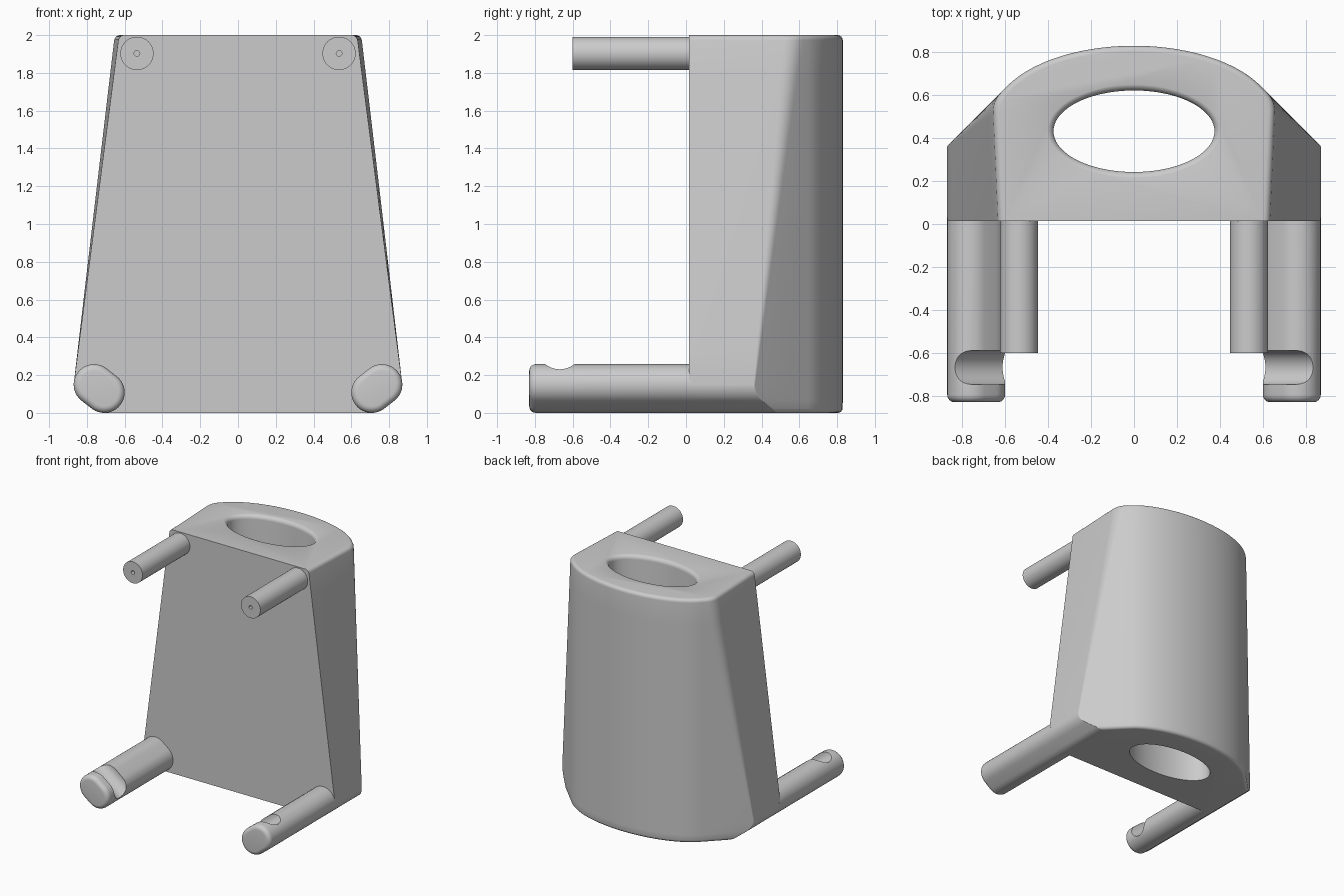
import bpy, bmesh
from math import sin, cos, pi, radians, sqrt, atan2
from mathutils import Vector

if "Cube" in bpy.data.objects:
    bpy.data.objects.remove(bpy.data.objects["Cube"])

grey = bpy.data.materials.new("light_grey")
grey.use_nodes = True
grey.diffuse_color = (0.6, 0.6, 0.6, 1)
grey.node_tree.nodes["Principled BSDF"].inputs["Base Color"].default_value = (0.6, 0.6, 0.6, 1)


def loft(name, rings):
    """Capped solid through rings of equal point count."""
    bm = bmesh.new()
    loops = [[bm.verts.new(p) for p in ring] for ring in rings]
    n = len(loops[0])
    for a, b in zip(loops, loops[1:]):
        for i in range(n):
            j = (i + 1) % n
            bm.faces.new((a[i], a[j], b[j], b[i]))
    bm.faces.new(loops[0])
    bm.faces.new(loops[-1])
    bmesh.ops.recalc_face_normals(bm, faces=bm.faces)
    mesh = bpy.data.meshes.new(name)
    bm.to_mesh(mesh)
    bm.free()
    mesh.materials.append(grey)
    ob = bpy.data.objects.new(name, mesh)
    bpy.context.collection.objects.link(ob)
    return ob


def activate(ob):
    bpy.ops.object.select_all(action='DESELECT')
    ob.select_set(True)
    bpy.context.view_layer.objects.active = ob


def cut(ob, cutter):
    mod = ob.modifiers.new("cut", 'BOOLEAN')
    mod.operation = 'DIFFERENCE'
    mod.solver = 'EXACT'
    mod.object = cutter
    activate(ob)
    bpy.ops.object.modifier_apply(modifier=mod.name)
    bpy.data.objects.remove(cutter)


def smooth(ob):
    activate(ob)
    bpy.ops.object.shade_smooth_by_angle(angle=radians(30))


def rod(name, x, z, r, y0, y1, n=48):
    return loft(name, [[(x + r * cos(2 * pi * i / n), y, z + r * sin(2 * pi * i / n))
                        for i in range(n)] for y in (y0, y1)])


# Slanted stadium profile shared by the legs and the body's lower corners
HIGH, LOW, R = Vector((0.762, 0.15)), Vector((0.708, 0.108)), 0.108
ALONG = (HIGH - LOW).normalized()
TILT = atan2(ALONG.y, ALONG.x)


def arc(c, r, a0, a1, n):
    return [c + Vector((cos(a), sin(a))) * r
            for a in (a0 + (a1 - a0) * i / n for i in range(n + 1))]


def stadium(r):
    return (arc(HIGH, r, TILT - pi / 2, TILT + pi / 2, 20)
            + arc(LOW, r, TILT + pi / 2, TILT + 3 * pi / 2, 20))


# Body: straight front, tapering sides, diagonal rear corners, elliptical back
def edge_inset(z, r=0.028):
    h = min(z, 2 - z)
    return r - sqrt(max(0, r * r - (r - h) ** 2)) if h < r else 0


def body_ring(z, x_low=None):
    t = max(0, (z - 0.15) / 1.85)
    f = edge_inset(z)
    a, b, cy = 0.66 - f, 0.34 - f, 0.49
    x_side = x_low if x_low else 0.87 - 0.215 * t - f
    x_front = x_low if x_low else 0.87 - 0.24 * t - f
    t0 = atan2(b, a)
    diagonal = a * cos(t0) + cy + b * sin(t0)
    front = Vector((x_front, 0.015))
    corner = Vector((x_side, diagonal - x_side))
    d = 0.004 + 0.055 * t
    p = corner + (front - corner).normalized() * d
    q = corner + Vector((-1, 1)).normalized() * d
    half = [front]
    for i in range(7):
        s = i / 6
        half.append(p * (1 - s) ** 2 + corner * 2 * s * (1 - s) + q * s * s)
    for i in range(21):
        g = t0 + (pi / 2 - t0) * i / 20
        half.append(Vector((a * cos(g), cy + b * sin(g))))
    left = [(v.x, v.y, z) for v in half]
    return left + [(-x, y, z) for x, y, z in reversed(left[:-1])]


rings = []
for v in (arc(LOW, R, -pi / 2, TILT - pi / 2, 6) + arc(HIGH, R, TILT - pi / 2, 0, 8)):
    rings.append(body_ring(max(v.y, 0), v.x))
for i in range(1, 11):
    rings.append(body_ring(0.15 + 1.822 * i / 10))
for i in range(1, 7):
    rings.append(body_ring(2 - 0.028 * (1 - sin(pi / 12 * i))))
body = loft("body", rings)

# Oval through-hole with a rounded upper rim
levels = [(-0.1, 0)]
levels += [(1.966 + 0.035 * sin(g), 0.035 * (1 - cos(g))) for g in (pi / 16 * k for k in range(9))]
levels.append((2.1, 0.036))
hole = loft("hole_cutter", [[((0.375 + e) * cos(2 * pi * i / 72),
                              0.432 + (0.19 + e) * sin(2 * pi * i / 72), z)
                             for i in range(72)] for z, e in levels])
cut(body, hole)
smooth(body)

for side, label in ((1, "left"), (-1, "right")):
    # Lower leg with rounded end
    steps = [(0.03, 0), (-0.795, 0)]
    steps += [(-0.795 - 0.035 * sin(g), 0.035 * (1 - cos(g))) for g in (pi / 12 * k for k in range(1, 7))]
    leg = loft("lower_leg_" + label,
               [[(side * v.x, y, v.y) for v in stadium(R - e)] for y, e in steps])

    # Round groove across the upper inner flat of the leg
    normal = Vector((-ALONG.y, ALONG.x))
    mid = (HIGH + LOW) / 2 + normal * 0.1
    groove_rings = []
    for s in (-0.4, 0.4):
        ring = []
        for i in range(40):
            g = 2 * pi * i / 40
            v = mid + ALONG * s + normal * 0.08 * cos(g)
            ring.append((side * v.x, -0.668 + 0.08 * sin(g), v.y))
        groove_rings.append(ring)
    cut(leg, loft("groove_cutter", groove_rings))
    smooth(leg)

    # Upper pin with a small centre hole
    pin = rod("upper_pin_" + label, side * 0.535, 1.903, 0.088, 0.03, -0.6)
    cut(pin, rod("pin_hole_cutter", side * 0.535, 1.903, 0.015, -0.5, -0.7, 24))
    smooth(pin)
